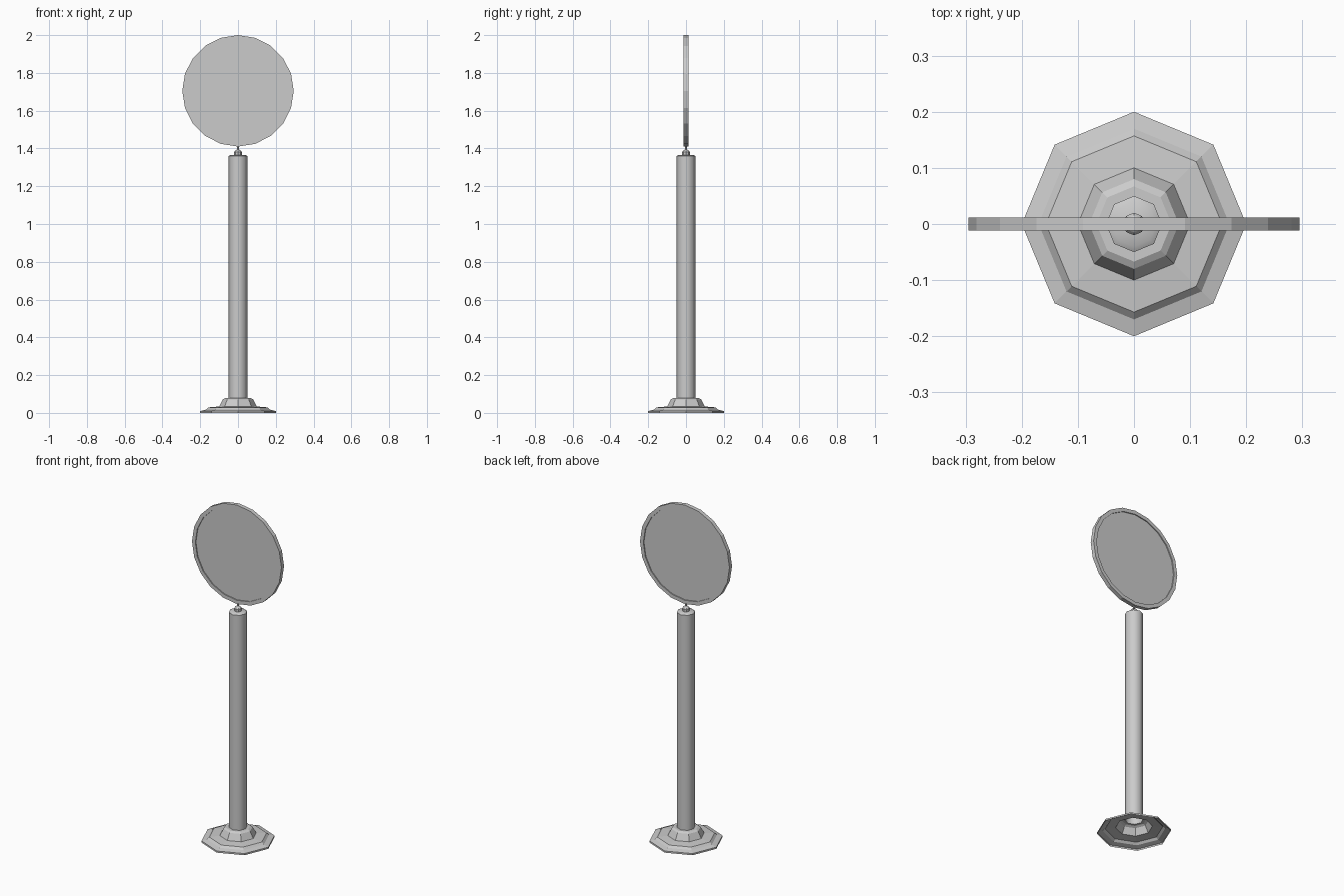
import bpy, bmesh
from math import sin, cos, pi
from mathutils import Matrix

if "Cube" in bpy.data.objects:
    bpy.data.objects.remove(bpy.data.objects["Cube"])


def lathe(name, profile, sides, matrix=None, closed=False, smooth_angle=None):
    """Spin an (r, z) profile around z; the first vertex lies on the +x axis."""
    bm = bmesh.new()
    rings = []
    for r, z in profile:
        if r == 0:
            rings.append([bm.verts.new((0, 0, z))] * sides)
        else:
            rings.append([bm.verts.new((r * cos(2 * pi * i / sides),
                                        r * sin(2 * pi * i / sides), z))
                          for i in range(sides)])
    pairs = list(zip(rings, rings[1:]))
    if closed:
        pairs.append((rings[-1], rings[0]))
    for a, b in pairs:
        for i in range(sides):
            j = (i + 1) % sides
            quad = list(dict.fromkeys((a[i], a[j], b[j], b[i])))
            bm.faces.new(quad)
    if matrix:
        bm.transform(matrix)
    mesh = bpy.data.meshes.new(name)
    bm.to_mesh(mesh)
    bm.free()
    obj = bpy.data.objects.new(name, mesh)
    bpy.context.collection.objects.link(obj)
    if smooth_angle:
        bpy.context.view_layer.objects.active = obj
        obj.select_set(True)
        bpy.ops.object.shade_smooth_by_angle(angle=smooth_angle)
        obj.select_set(False)
    return obj


# Stepped octagonal foot, hollow underneath
lathe("base", [(0.20, 0), (0.20, 0.01), (0.17, 0.017), (0.157, 0.029),
               (0.10, 0.034), (0.08, 0.072), (0.067, 0.079), (0.05, 0.079)], 8)

# Eight-sided post with a chamfered top
lathe("post", [(0.05, 0.079), (0.05, 1.36), (0.04, 1.366), (0, 1.367)], 8,
      smooth_angle=0.82)

# Small finial and thin pin that carry the sign
lathe("finial", [(0.02, 1.366), (0.02, 1.382), (0.015, 1.388),
                 (0.005, 1.395), (0.005, 1.42), (0, 1.42)], 8)

# Round sign: raised rim on both sides with a recessed panel
R, H, LIP, DEPTH = 0.295, 0.012, 0.022, 0.006
upright = Matrix.Translation((0, 0, 2 - R)) @ Matrix.Rotation(pi / 2, 4, 'X')
inner = R - LIP
lathe("sign_disc", [(0, -H + DEPTH), (inner, -H + DEPTH), (inner, -H), (R, -H),
                    (R, H), (inner, H), (inner, H - DEPTH), (0, H - DEPTH)],
      20, upright)
